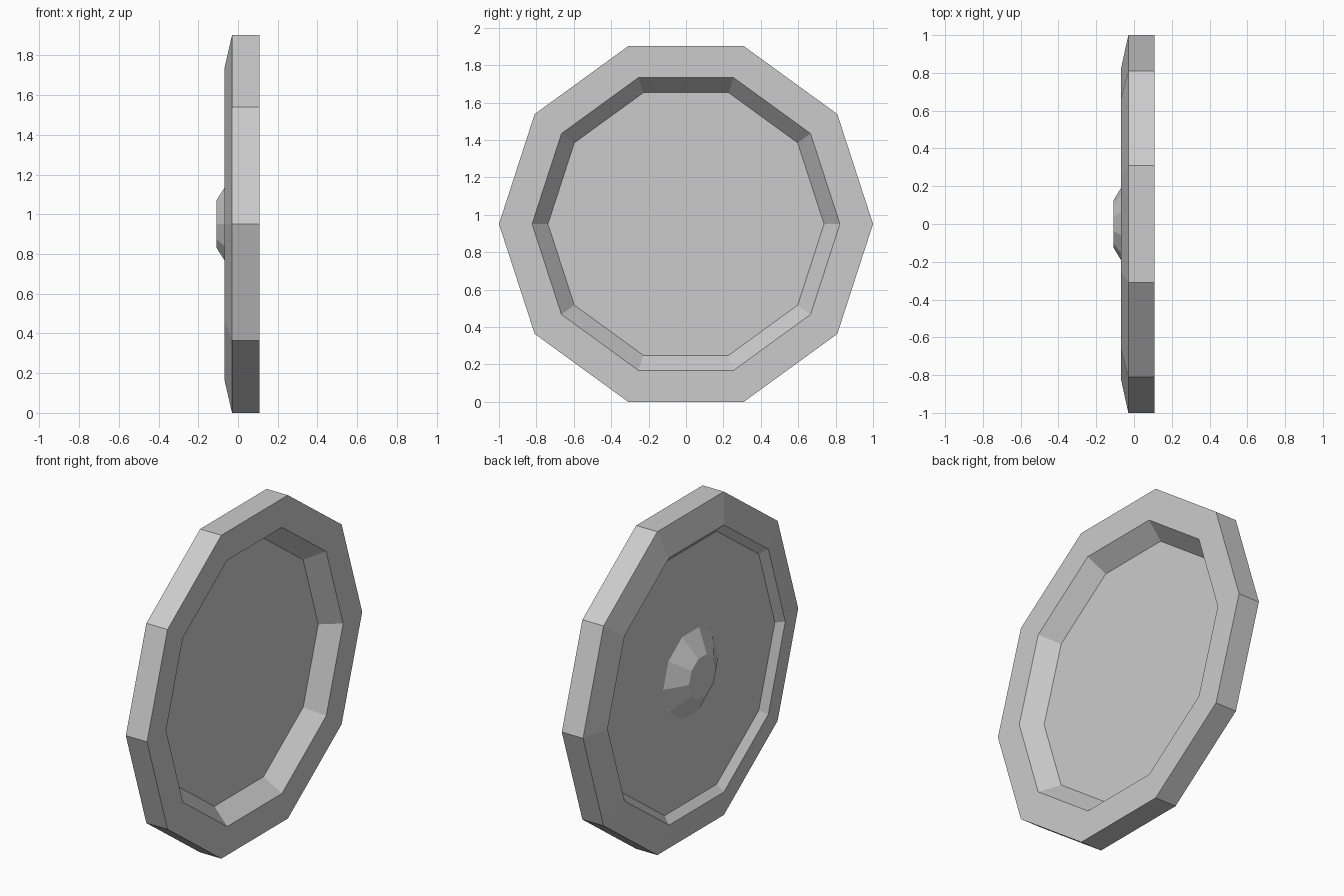
import bpy, bmesh, math

if "Cube" in bpy.data.objects:
    bpy.data.objects.remove(bpy.data.objects["Cube"])

SIDES = 10
CENTRE_Z = math.cos(math.radians(18))  # flat bottom edge rests on z = 0

# (x, radius) profile from the domed boss on the back, round the rim, to the front dish
PROFILE = [
    (-0.108, 0.126), (-0.03, 0.255),               # centre boss
    (-0.03, 0.783), (-0.068, 0.826),               # shallow back recess
    (-0.03, 1.0), (0.108, 1.0),                    # bevelled outer rim
    (0.108, 0.823), (0.006, 0.738),                # deep front recess
]


def lathe_x(name, profile, sides, centre_z):
    """Revolve a profile about the x axis and cap both ends."""
    bm = bmesh.new()
    rings = []
    for x, r in profile:
        ring = []
        for i in range(sides):
            a = 2 * math.pi * i / sides
            ring.append(bm.verts.new((x, r * math.cos(a), centre_z + r * math.sin(a))))
        rings.append(ring)
    for a, b in zip(rings, rings[1:]):
        for i in range(sides):
            j = (i + 1) % sides
            bm.faces.new((a[i], a[j], b[j], b[i]))
    bm.faces.new(rings[0])
    bm.faces.new(rings[-1])
    bmesh.ops.recalc_face_normals(bm, faces=bm.faces)
    mesh = bpy.data.meshes.new(name)
    bm.to_mesh(mesh)
    bm.free()
    obj = bpy.data.objects.new(name, mesh)
    bpy.context.collection.objects.link(obj)
    return obj


# Ten-sided dished disc with rim and boss
lathe_x("dished_disc", PROFILE, SIDES, CENTRE_Z)
